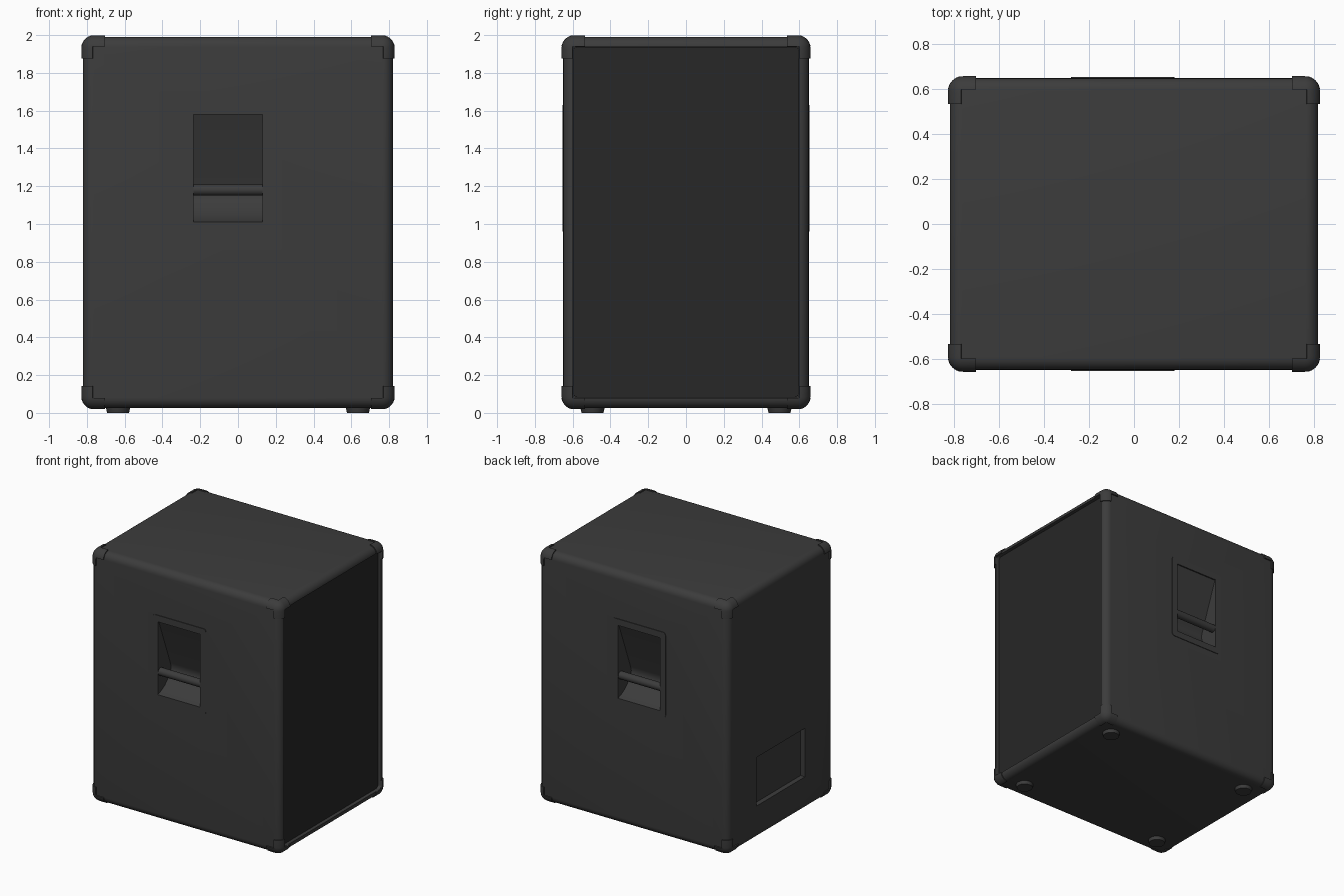
import bpy, bmesh
from math import pi
from mathutils import Vector, Matrix

if "Cube" in bpy.data.objects:
    bpy.data.objects.remove(bpy.data.objects["Cube"])


def material(name, v):
    m = bpy.data.materials.new(name)
    m.diffuse_color = (v, v, v, 1)
    m.use_nodes = True
    m.node_tree.nodes["Principled BSDF"].inputs["Base Color"].default_value = m.diffuse_color
    return m


SHELL = material("dark_vinyl", 0.045)
CLOTH = material("grille_black", 0.02)


def finish(name, bm, mat=SHELL):
    bmesh.ops.recalc_face_normals(bm, faces=bm.faces)
    me = bpy.data.meshes.new(name)
    bm.to_mesh(me)
    bm.free()
    ob = bpy.data.objects.new(name, me)
    bpy.context.collection.objects.link(ob)
    me.materials.append(mat)
    return ob


def box_bm(center, half, r=0, seg=4, axis=None):
    """Box; bevels every edge, or only the edges parallel to one axis."""
    bm = bmesh.new()
    bmesh.ops.create_cube(bm, size=2)
    bmesh.ops.scale(bm, vec=half, verts=bm.verts)
    if r:
        edges = [e for e in bm.edges if axis is None or
                 abs((e.verts[0].co - e.verts[1].co).normalized()[axis]) > 0.9]
        bmesh.ops.bevel(bm, geom=edges, offset=r, segments=seg, profile=0.5, affect='EDGES')
    bmesh.ops.translate(bm, vec=center, verts=bm.verts)
    return bm


def bake(ob):
    dg = bpy.context.evaluated_depsgraph_get()
    me = bpy.data.meshes.new_from_object(ob.evaluated_get(dg))
    ob.modifiers.clear()
    ob.data = me


def cut(ob, cutters):
    for c in cutters:
        m = ob.modifiers.new("cut", 'BOOLEAN')
        m.operation, m.solver, m.object = 'DIFFERENCE', 'EXACT', c
    bake(ob)


def smooth(ob):
    bpy.ops.object.select_all(action='DESELECT')
    ob.select_set(True)
    bpy.context.view_layer.objects.active = ob
    bpy.ops.object.shade_smooth_by_angle(angle=0.6)


# Cutters: handle pockets on both sides, grille recess, rear panel recess
pocket = [(-0.05, 1.58), (0.01, 1.58), (0.155, 1.20), (0.165, 1.165), (0.155, 1.13),
          (0.125, 1.09), (0.085, 1.05), (0.04, 1.025), (0, 1.01), (-0.05, 1.01)]
handle_cutters = []
for s in (-1, 1):
    bm = bmesh.new()
    face = bm.faces.new([bm.verts.new((-0.235, s * (0.655 - d), z)) for d, z in pocket])
    ext = bmesh.ops.extrude_face_region(bm, geom=[face])
    bmesh.ops.translate(bm, vec=(0.365, 0, 0),
                        verts=[v for v in ext["geom"] if isinstance(v, bmesh.types.BMVert)])
    handle_cutters.append(finish("handle_cutter", bm))
grille_cutter = finish("grille_cutter", box_bm((0.86, 0, 1.01), (0.09, 0.60, 0.93), 0.025, 4, 0))
rear_cutter = finish("rear_cutter", box_bm((-0.86, 0, 0.475), (0.08, 0.30, 0.19)))
cutters = handle_cutters + [grille_cutter, rear_cutter]

# Cabinet with rounded edges
cabinet = finish("cabinet", box_bm((0, 0, 1.008), (0.82, 0.65, 0.983), 0.055, 6))
cut(cabinet, cutters)
smooth(cabinet)

# Grille cloth and rear connector plate
finish("grille", box_bm((0.78, 0, 1.01), (0.014, 0.598, 0.928), 0.025, 4, 0), CLOTH)
finish("rear_plate", box_bm((-0.78, 0, 0.475), (0.004, 0.298, 0.188)))

# Handle frames and grip bars
for s, side in ((-1, "front"), (1, "back")):
    frame = finish(side + "_handle_frame",
                   box_bm((-0.05, s * 0.647, 1.295), (0.23, 0.008, 0.335), 0.022, 4, 1))
    cut(frame, handle_cutters)
    smooth(frame)
    bm = bmesh.new()
    bmesh.ops.create_cone(bm, cap_ends=True, segments=24, radius1=0.03, radius2=0.03, depth=0.37,
                          matrix=Matrix.Translation((-0.0525, s * 0.622, 1.18)) @
                          Matrix.Rotation(pi / 2, 4, 'Y'))
    smooth(finish(side + "_handle_bar", bm))
for c in cutters:
    bpy.data.objects.remove(c)

# Corner protectors: an oversize rounded shell trimmed to strips along the edges
half, mid = Vector((0.83, 0.66, 0.991)), Vector((0, 0, 1.009))
bm = box_bm((0, 0, 0), half, 0.07, 6)
for ax in range(3):
    for inset in (0.125, 0.06):
        for s in (-1, 1):
            n = Vector((0, 0, 0))
            n[ax] = s
            bmesh.ops.bisect_plane(bm, geom=bm.verts[:] + bm.edges[:] + bm.faces[:],
                                   plane_co=n * (half[ax] - inset), plane_no=n)
drop = []
for f in bm.faces:
    c = f.calc_center_median()
    d = sorted(half[i] - abs(c[i]) for i in range(3))
    if d[2] > 0.125 or d[1] > 0.06:
        drop.append(f)
bmesh.ops.delete(bm, geom=drop, context='FACES')
for f in bm.faces:
    f.normal_update()
    if f.normal.dot(f.calc_center_median()) < 0:
        f.normal_flip()
bmesh.ops.translate(bm, vec=mid, verts=bm.verts)
corners = finish("corner_protectors", bm)
# make sure the shells face outwards before thickening inwards
bm = bmesh.new()
bm.from_mesh(corners.data)
for f in bm.faces:
    if f.normal.dot(f.calc_center_median() - mid) < 0:
        f.normal_flip()
bm.to_mesh(corners.data)
bm.free()
sol = corners.modifiers.new("thickness", 'SOLIDIFY')
sol.thickness, sol.offset = 0.013, -1
bake(corners)
smooth(corners)

# Rubber feet
for x in (-0.635, 0.635):
    for y in (-0.495, 0.495):
        bm = bmesh.new()
        bmesh.ops.create_cone(bm, cap_ends=True, segments=24, radius1=0.058, radius2=0.065,
                              depth=0.03, matrix=Matrix.Translation((x, y, 0.015)))
        smooth(finish("foot", bm))
